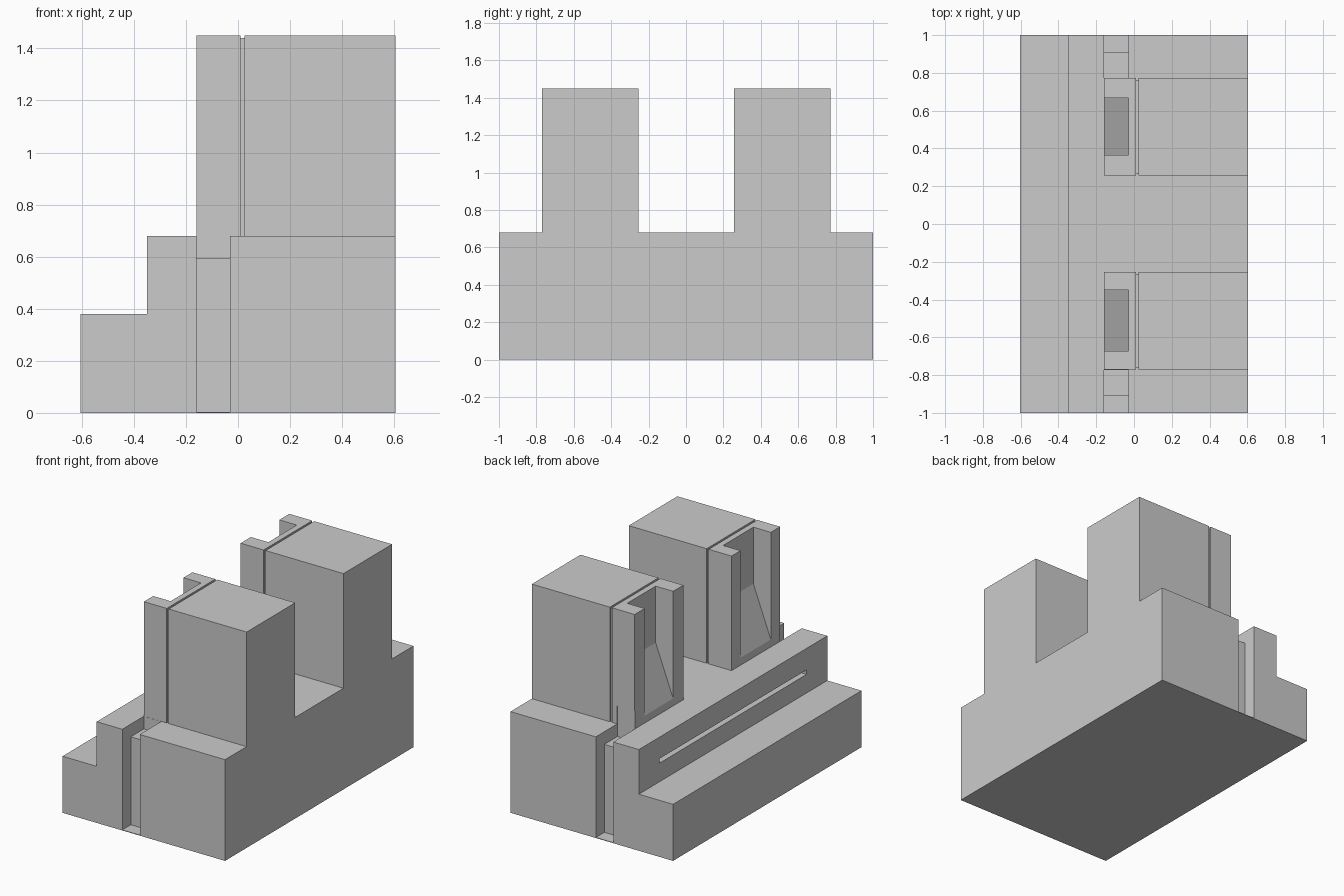
import bpy, bmesh

if "Cube" in bpy.data.objects:
    bpy.data.objects.remove(bpy.data.objects["Cube"])


def prism(name, pts, y0, y1):
    """Extrude an x-z profile along y."""
    bm = bmesh.new()
    face = bm.faces.new([bm.verts.new((x, y0, z)) for x, z in pts])
    ext = bmesh.ops.extrude_face_region(bm, geom=[face])
    verts = [v for v in ext["geom"] if isinstance(v, bmesh.types.BMVert)]
    bmesh.ops.translate(bm, vec=(0, y1 - y0, 0), verts=verts)
    bmesh.ops.recalc_face_normals(bm, faces=bm.faces)
    me = bpy.data.meshes.new(name)
    bm.to_mesh(me)
    bm.free()
    ob = bpy.data.objects.new(name, me)
    bpy.context.collection.objects.link(ob)
    return ob


def box(name, x0, x1, y0, y1, z0, z1):
    return prism(name, [(x0, z0), (x1, z0), (x1, z1), (x0, z1)], y0, y1)


def combine(target, other, op):
    """Apply a boolean and discard the helper."""
    mod = target.modifiers.new(op, "BOOLEAN")
    mod.operation, mod.solver, mod.object = op, "EXACT", other
    bpy.context.view_layer.objects.active = target
    bpy.ops.object.modifier_apply(modifier=mod.name)
    bpy.data.objects.remove(other)


X, TOP, DECK = 0.604, 1.45, 0.68
NOTCH0, NOTCH1 = -0.16, -0.03

# Stepped base with a lower ledge
body = prism("stepped_body", [(-X, 0), (X, 0), (X, DECK), (-0.35, DECK),
                              (-0.35, 0.38), (-X, 0.38)], -1, 1)

# Long thin slit in the riser
combine(body, box("slit_cutter", -0.40, -0.30, -0.78, 0.78, 0.505, 0.535), "DIFFERENCE")

for y0, y1, s0, s1 in [(0.257, 0.773, 0.365, 0.667), (-0.771, -0.255, -0.672, -0.35)]:
    # Tower: rear block, recessed seam core, front plate
    combine(body, box("tower_block", 0.025, X, y0, y1, 0.55, TOP), "UNION")
    combine(body, box("seam_core", -0.02, 0.1, y0 + 0.01, y1 - 0.01, 0.55, TOP - 0.01), "UNION")
    combine(body, box("front_plate", NOTCH0, 0.01, y0, y1, 0.55, TOP), "UNION")
    # Open chute with a steep ramp floor
    chute = [(-0.2, 0.73), (NOTCH0, 0.73), (NOTCH1, 1.07), (NOTCH1, 1.6), (-0.2, 1.6)]
    combine(body, prism("chute_cutter", chute, s0, s1), "DIFFERENCE")

# Stepped grooves at both ends
for s in (-1, 1):
    for inner, z in ((0.91, 0.004), (0.772, 0.595)):
        a, b = sorted((s * inner, s * 1.1))
        combine(body, box("groove_cutter", NOTCH0, NOTCH1, a, b, z, 0.8), "DIFFERENCE")
